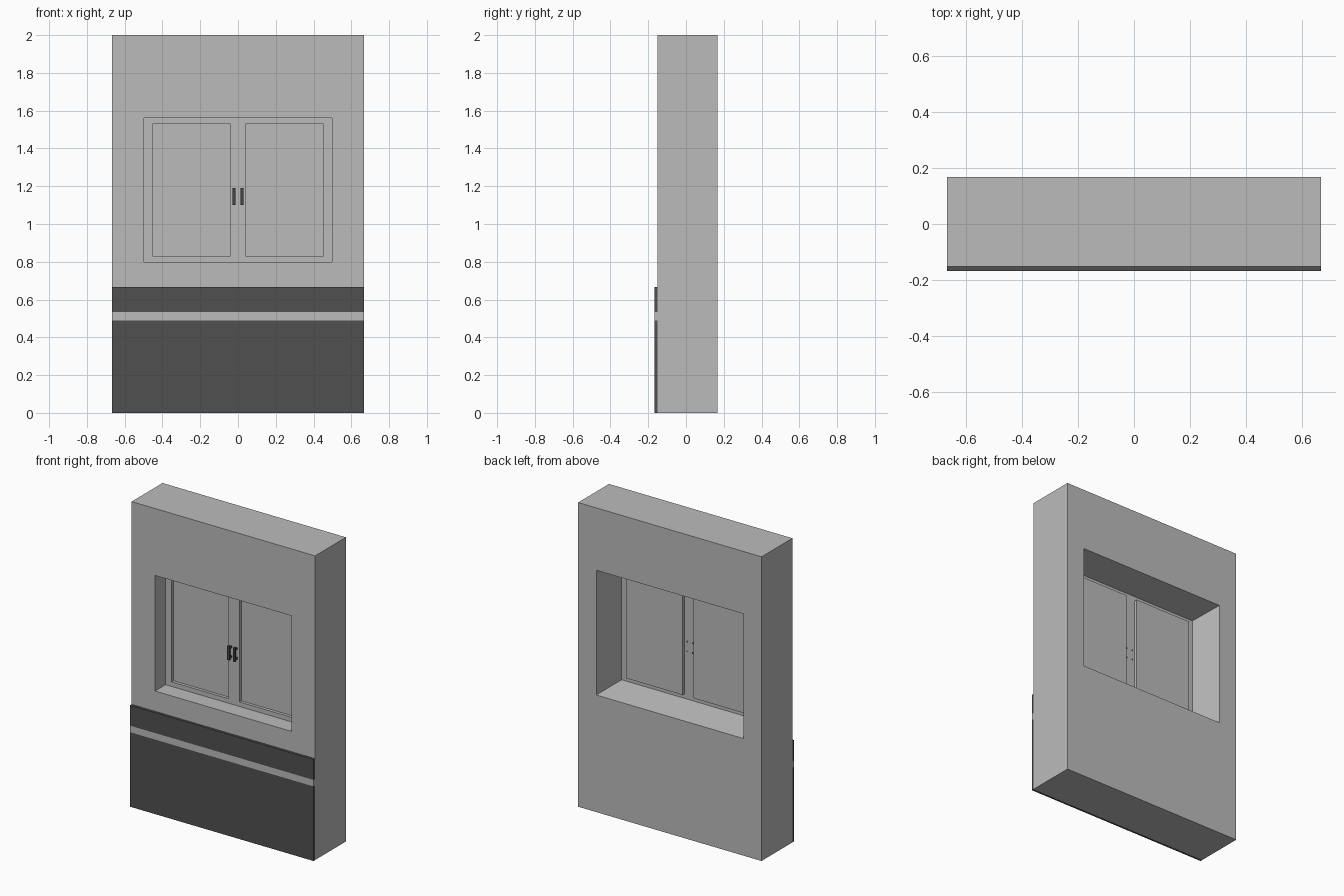
import bpy, bmesh

old = bpy.data.objects.get("Cube")
if old:
    bpy.data.objects.remove(old, do_unlink=True)


def material(name, value):
    m = bpy.data.materials.new(name)
    m.use_nodes = True
    colour = (value, value, value, 1)
    m.diffuse_color = colour
    m.node_tree.nodes["Principled BSDF"].inputs["Base Color"].default_value = colour
    return m


PLASTER = material("light grey plaster", 0.5)
PANEL = material("dark grey panel", 0.08)
METAL = material("dark handle metal", 0.06)

HALF_W, FRONT, BACK, SASH = 0.667, -0.152, 0.168, -0.042


def finish(bm, name, mat, recalc=True):
    if recalc:
        bmesh.ops.recalc_face_normals(bm, faces=bm.faces)
    mesh = bpy.data.meshes.new(name)
    bm.to_mesh(mesh)
    bm.free()
    mesh.materials.append(mat)
    ob = bpy.data.objects.new(name, mesh)
    bpy.context.collection.objects.link(ob)
    return ob


def add_box(bm, x0, x1, y0, y1, z0, z1):
    verts = bmesh.ops.create_cube(bm, size=1)["verts"]
    for v in verts:
        v.co.x = x1 if v.co.x > 0 else x0
        v.co.y = y1 if v.co.y > 0 else y0
        v.co.z = z1 if v.co.z > 0 else z0


def box(name, mat, *bounds):
    bm = bmesh.new()
    add_box(bm, *bounds)
    return finish(bm, name, mat)


# Wall: rectangular rings bridged in a closed loop, opening splayed at the back
bm = bmesh.new()
rings = []
for half, y, z0, z1 in [(HALF_W, FRONT, 0, 2), (HALF_W, BACK, 0, 2),
                        (0.535, BACK, 0.77, 1.59), (0.497, SASH, 0.8, 1.56),
                        (0.497, FRONT, 0.8, 1.56)]:
    rings.append([bm.verts.new((x, y, z)) for x, z in
                  ((-half, z0), (half, z0), (half, z1), (-half, z1))])
for a, b in zip(rings, rings[1:] + rings[:1]):
    for i in range(4):
        j = (i + 1) % 4
        bm.faces.new((a[i], a[j], b[j], b[i]))
finish(bm, "wall", PLASTER)

# Window sheet: frame grid with two panes pushed towards the back
xs = [-0.497, -0.453, -0.04, 0.04, 0.453, 0.497]
zs = [0.8, 0.83, 1.53, 1.56]
bm = bmesh.new()
grid = [[bm.verts.new((x, SASH, z)) for x in xs] for z in zs]
panes = []
for r in range(len(zs) - 1):
    for c in range(len(xs) - 1):
        face = bm.faces.new((grid[r][c], grid[r][c + 1],
                             grid[r + 1][c + 1], grid[r + 1][c]))
        if r == 1 and c in (1, 3):
            panes.append(face)
for pane in panes:
    new = bmesh.ops.extrude_discrete_faces(bm, faces=[pane])["faces"][0]
    bmesh.ops.translate(bm, verts=new.verts, vec=(0, 0.02, 0))
finish(bm, "window_frame_and_panes", PLASTER, recalc=False)

# Handles: grip bar on two mounts, one each side of the centre post
for side, x in (("right", -0.021), ("left", 0.021)):
    bm = bmesh.new()
    add_box(bm, x - 0.008, x + 0.008, SASH - 0.03, SASH - 0.018, 1.1, 1.19)
    for z in (1.108, 1.172):
        add_box(bm, x - 0.006, x + 0.006, SASH - 0.018, SASH, z, z + 0.012)
    finish(bm, side + "_handle", METAL)

# Wainscot on the front, split by a light strip
for name, mat, z0, z1 in [("lower_panel", PANEL, 0, 0.49),
                          ("light_strip", PLASTER, 0.49, 0.533),
                          ("upper_panel", PANEL, 0.533, 0.667)]:
    box(name, mat, -HALF_W, HALF_W, -0.168, FRONT, z0, z1)
